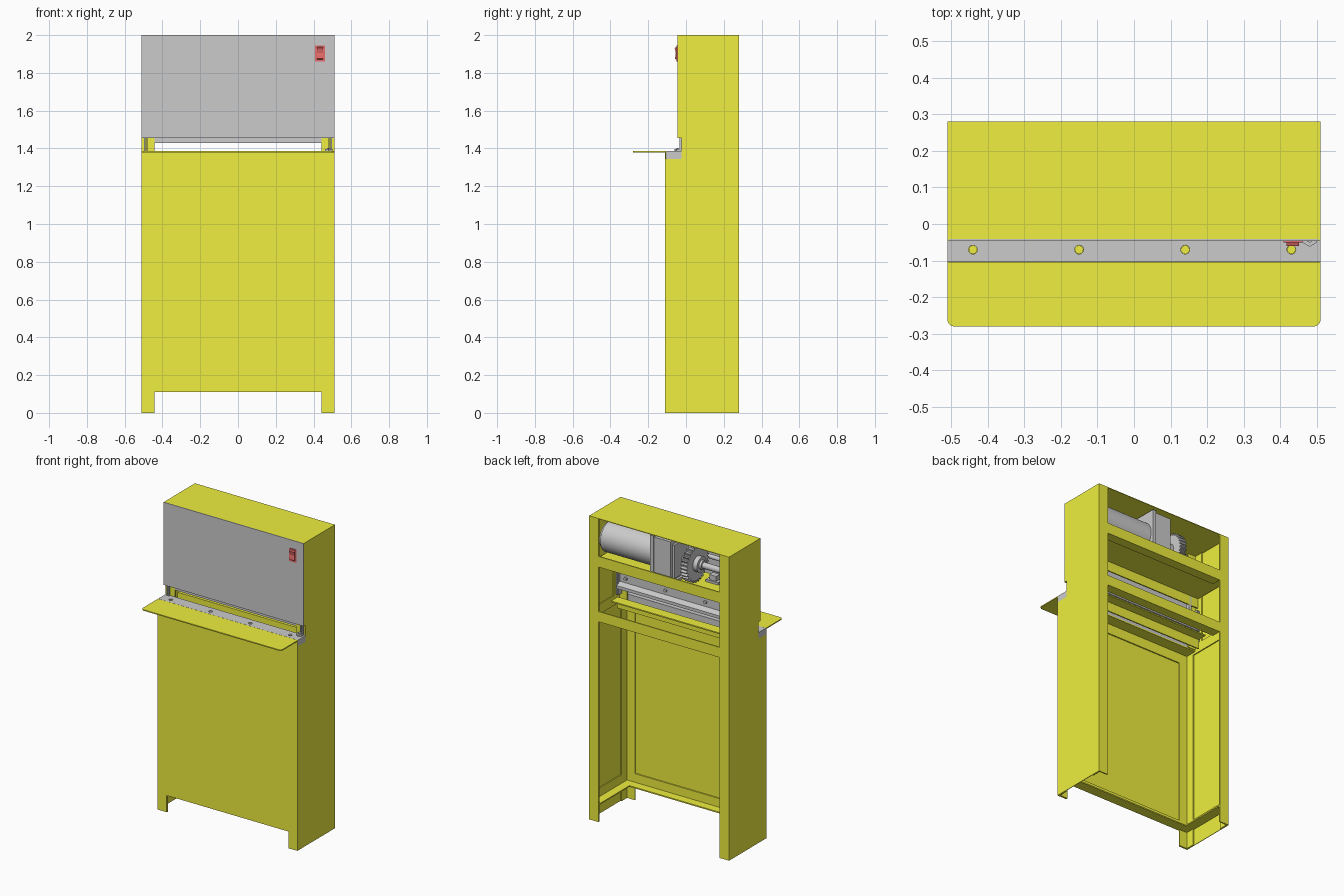
import bpy, bmesh, math
from mathutils import Matrix, Vector

if "Cube" in bpy.data.objects:
    bpy.data.objects.remove(bpy.data.objects["Cube"])


def material(name, rgb):
    m = bpy.data.materials.new(name)
    m.diffuse_color = (*rgb, 1)
    m.use_nodes = True
    m.node_tree.nodes["Principled BSDF"].inputs["Base Color"].default_value = m.diffuse_color
    return m


YELLOW = material("yellow_paint", (0.86, 0.86, 0.05))
RED = material("red_plastic", (0.8, 0.15, 0.15))


def finish(name, bm, mat=None, smooth=False):
    bmesh.ops.recalc_face_normals(bm, faces=bm.faces)
    me = bpy.data.meshes.new(name)
    bm.to_mesh(me)
    bm.free()
    ob = bpy.data.objects.new(name, me)
    bpy.context.collection.objects.link(ob)
    if mat:
        me.materials.append(mat)
    if smooth:
        bpy.ops.object.select_all(action='DESELECT')
        ob.select_set(True)
        bpy.context.view_layer.objects.active = ob
        bpy.ops.object.shade_smooth_by_angle(angle=math.radians(35))
    return ob


def boxes(name, dims, mat=None, mirror=False):
    """dims: list of (x0, x1, y0, y1, z0, z1)"""
    bm = bmesh.new()
    if mirror:
        dims = dims + [(-b, -a, *r) for a, b, *r in dims]
    for x0, x1, y0, y1, z0, z1 in dims:
        mx = Matrix.Translation(((x0 + x1) / 2, (y0 + y1) / 2, (z0 + z1) / 2)) @ \
            Matrix.Diagonal((x1 - x0, y1 - y0, z1 - z0, 1))
        bmesh.ops.create_cube(bm, size=1, matrix=mx)
    return finish(name, bm, mat)


def prism(name, pts, axis, start, depth, mat=None):
    """Extrude a profile: axis 'x' takes (y, z) points, 'z' takes (x, y), 'y' takes (x, z)"""
    put = {'x': lambda a, b: (start, a, b), 'y': lambda a, b: (a, start, b),
           'z': lambda a, b: (a, b, start)}[axis]
    bm = bmesh.new()
    face = bm.faces.new([bm.verts.new(put(*p)) for p in pts])
    ext = bmesh.ops.extrude_face_region(bm, geom=[face])
    move = Vector([depth if a == axis else 0 for a in 'xyz'])
    bmesh.ops.translate(bm, vec=move, verts=[v for v in ext['geom'] if isinstance(v, bmesh.types.BMVert)])
    return finish(name, bm, mat)


def rods(name, items, axis='x', mat=None, segs=32):
    """items: list of (centre, radius, length)"""
    rot = {'x': Matrix.Rotation(math.pi / 2, 4, 'Y'), 'y': Matrix.Rotation(math.pi / 2, 4, 'X'),
           'z': Matrix()}[axis]
    bm = bmesh.new()
    for c, r, l in items:
        bmesh.ops.create_cone(bm, cap_ends=True, segments=segs, radius1=r, radius2=r, depth=l,
                              matrix=Matrix.Translation(c) @ rot)
    return finish(name, bm, mat, True)


W, T, F = 0.51, 0.004, 0.065      # half width, sheet thickness, angle flange width
I = W - T                         # inside of the side sheets
BOLT_X = (-0.44, -0.15, 0.14, 0.43)

# Side sheets, notched for the cutting bed
side = [(-0.11, 0), (0.28, 0), (0.28, 2), (-0.045, 2), (-0.045, 1.455), (-0.025, 1.455),
        (-0.025, 1.345), (-0.105, 1.345), (-0.105, 1.38), (-0.11, 1.38)]
for label, x in (("left", -W), ("right", I)):
    prism(label + "_side_sheet", side, 'x', x, T, YELLOW)

# Front and top sheets, grey upper cover
boxes("front_sheet", [(-I, I, -0.11, -0.106, 0.11, 1.38)], YELLOW)
boxes("top_sheet", [(-I, I, -0.041, 0.28, 1.996, 2.0)], YELLOW)
boxes("upper_cover", [(-W, W, -0.046, -0.041, 1.455, 2.0)])

# Angle-iron posts: rear, lower front, upper front
A = 0.008
posts = []
for y0, y1, z0, z1 in ((0.28, 0.28 - A, 0, 1.996), (-0.106, -0.106 + A, 0, 1.345),
                       (-0.025, -0.025 + A, 1.345, 1.996)):
    posts.append((I - F, I, min(y0, y1), max(y0, y1), z0, z1))
    far = y0 - F if y0 > 0.2 else y0 + F
    posts.append((I - A, I - 0.0005, min(y0, far), max(y0, far), z0, z1))
boxes("corner_posts", posts, YELLOW, mirror=True)

# Feet fronts completing the front sheet
boxes("front_feet", [(0.445, I, -0.11, -0.106, 0, 0.11)], YELLOW, mirror=True)

# Rear cross rails
R = I - F
boxes("rear_rails", [(-R, R, 0.272, 0.28, 1.68, 1.75), (-R, R, 0.215, 0.28, 1.68, 1.688),
                     (-R, R, 0.272, 0.28, 1.32, 1.387), (-R, R, 0.215, 0.28, 1.32, 1.328)], YELLOW)

# Bottom and top rings of the lower cabinet frame
boxes("front_rails", [(-R, R, -0.106, -0.098, 0.11, 0.175), (-I, I, -0.106, -0.041, 0.11, 0.118),
                      (-R, R, -0.106, -0.098, 1.27, 1.337), (-I, I, -0.106, -0.02, 1.335, 1.343)], YELLOW)
boxes("side_rails", [(I - A, I - 0.001, -0.04, 0.215, 0.11, 0.175), (I - F, I, -0.041, 0.272, 0.11, 0.118),
                     (I - A, I - 0.001, -0.04, 0.215, 1.32, 1.385)], YELLOW, mirror=True)

# Angle behind the cutting bed
boxes("bed_support_angle", [(-0.47, 0.47, 0.04, 0.11, 1.377, 1.385), (-0.47, 0.47, 0.04, 0.048, 1.315, 1.377)],
      YELLOW)

# Drive shelf with front flange
boxes("drive_shelf", [(-I + A, I - A, 0.0, 0.272, 1.689, 1.697), (-I + A, I - A, 0.0, 0.008, 1.625, 1.689)], YELLOW)

# Feed table with rounded front corners
r = 0.02
pts = [(-W, -0.105), (-W, -0.28 + r)]
for sx, a0 in ((-1, 180), (1, 270)):
    for k in range(0 if sx > 0 else 1, 7):
        a = math.radians(a0 + 15 * k)
        pts.append((sx * (W - r) + r * math.cos(a), -0.28 + r + r * math.sin(a)))
pts.append((W, -0.105))
prism("feed_table", pts, 'z', 1.379, 0.007, YELLOW)

# Lower blade bar with screw holes
bar = boxes("lower_blade_bar", [(-W, W, -0.104, -0.025, 1.344, 1.386)])
holes = rods("hole_cutter", [((x, -0.07, 1.38), 0.012, 0.1) for x in BOLT_X], 'z', segs=24)
cut = bar.modifiers.new("holes", 'BOOLEAN')
cut.object, cut.operation, cut.solver = holes, 'DIFFERENCE', 'EXACT'
holes.hide_render = True
holes.hide_viewport = True
rods("bed_screws", [((x, -0.07, 1.362), 0.0115, 0.03) for x in BOLT_X], 'z', YELLOW, 24)
rods("table_stud", [((0.48, -0.04, 1.391), 0.022, 0.01), ((0.48, -0.04, 1.399), 0.011, 0.008)], 'z', segs=6)

# Moving upper blade, its beam, bolts, guides and connecting rods
prism("upper_blade_beam", [(-0.015, 1.44), (0.045, 1.44), (0.045, 1.46), (0.01, 1.475), (0.01, 1.53),
                           (-0.015, 1.53)], 'x', -0.475, 0.95)
boxes("upper_blade", [(-0.475, 0.475, -0.024, -0.015, 1.43, 1.5)])
rods("blade_bolts", [((x, 0.015, 1.505), 0.011, 0.014) for x in BOLT_X], 'y', segs=6)
boxes("blade_guides", [(0.478, 0.485, -0.035, 0.02, 1.386, 1.6), (0.49, 0.497, -0.035, 0.02, 1.386, 1.6)],
      mirror=True)
boxes("connecting_rods", [(0.425, 0.445, -0.014, 0.008, 1.5, 1.82)], mirror=True)

# Motor: ribbed end bell, body and gearbox
Y, Z = 0.15, 1.835
rods("motor_body", [((0.26, Y, Z), 0.1, 0.38), ((0.455, Y, Z), 0.088, 0.02)], segs=48)
boxes("gearbox", [(-0.07, 0.06, 0.04, 0.26, 1.71, 1.975), (0.05, 0.075, 0.03, 0.268, 1.70, 1.985),
                  (-0.085, -0.065, 0.06, 0.24, 1.73, 1.95)])
boxes("gearbox_base", [(-0.085, 0.075, 0.03, 0.268, 1.696, 1.712)])

# Toothed drive wheel and shafts
teeth, wheel = 30, []
for k in range(teeth * 4):
    rad = 0.12 if k % 4 < 2 else 0.106
    a = 2 * math.pi * k / (teeth * 4)
    wheel.append((Y + rad * math.cos(a), Z - 0.012 + rad * math.sin(a)))
prism("drive_wheel", wheel, 'x', -0.19, 0.045)
C = Z - 0.012
rods("wheel_hub", [((-0.17, Y, C), 0.05, 0.1), ((-0.2, Y, C), 0.03, 0.07)])
rods("output_shaft", [((-0.27, Y, C), 0.02, 0.4)])
rods("crank_shaft", [((0, 0.0, 1.81), 0.014, 0.94)])
rods("crank_discs", [((s * 0.458, 0.0, 1.81), 0.04, 0.02) for s in (-1, 1)])

# Bearing block on the shelf
boxes("bearing_block", [(-0.31, -0.22, 0.05, 0.11, 1.697, 1.712), (-0.29, -0.24, 0.06, 0.1, 1.712, 1.745)])

# Red rocker switch
boxes("switch_plate", [(0.408, 0.46, -0.05, -0.046, 1.86, 1.945)], RED)
prism("switch_rocker", [(-0.05, 1.87), (-0.058, 1.875), (-0.054, 1.905), (-0.06, 1.932), (-0.05, 1.936)],
      'x', 0.417, 0.034, RED)
